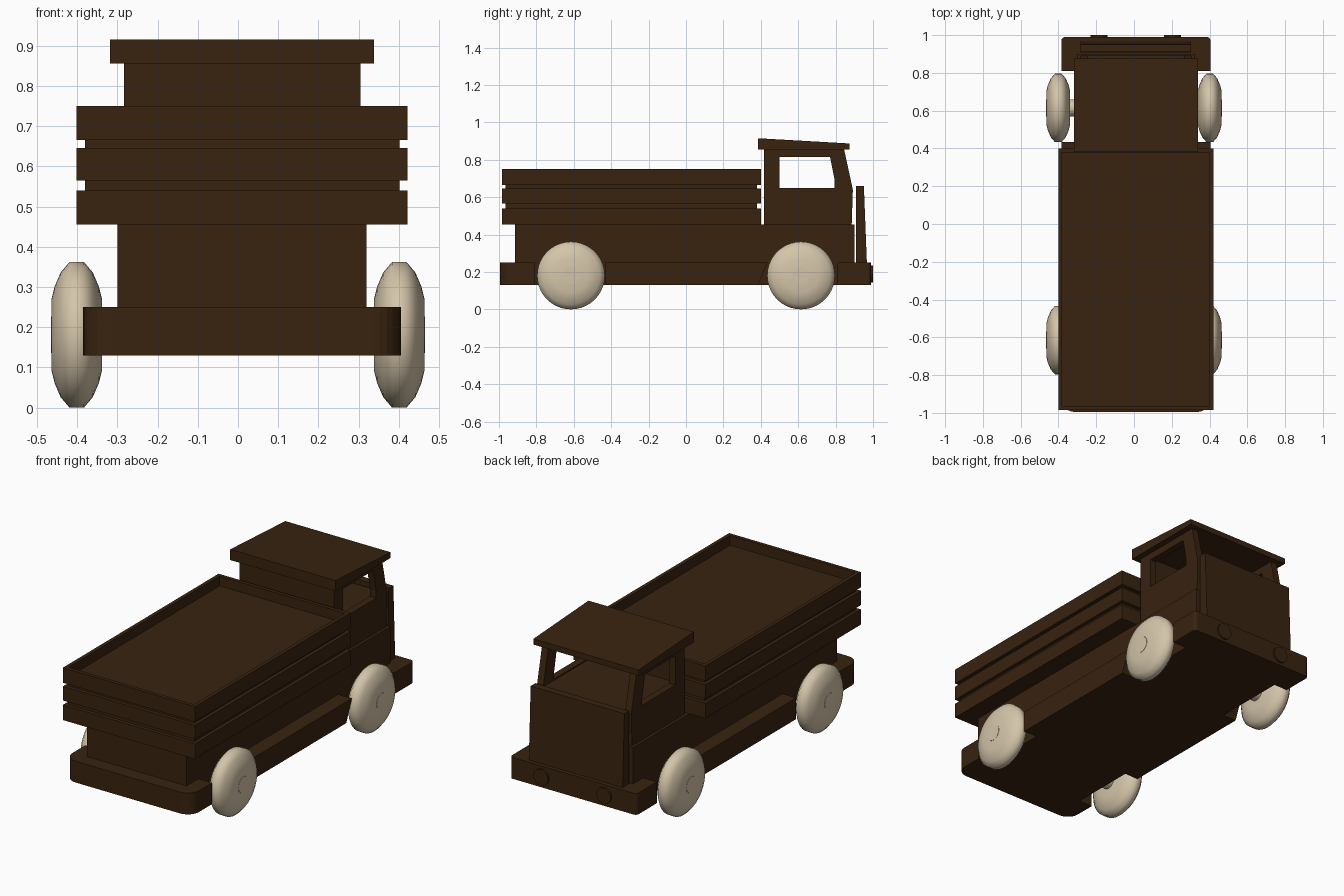
import bpy, bmesh, math

if "Cube" in bpy.data.objects:
    bpy.data.objects.remove(bpy.data.objects["Cube"])

CX = 0.01  # the wooden body sits slightly off the wheel centre


def material(name, rgb):
    m = bpy.data.materials.new(name)
    m.diffuse_color = (*rgb, 1)
    m.use_nodes = True
    m.node_tree.nodes["Principled BSDF"].inputs["Base Color"].default_value = m.diffuse_color
    return m


BROWN = material("dark_brown_wood", (0.040, 0.017, 0.005))
CREAM = material("pale_wood", (0.66, 0.56, 0.40))


def finish(name, bm, mat):
    bmesh.ops.recalc_face_normals(bm, faces=bm.faces)
    me = bpy.data.meshes.new(name)
    bm.to_mesh(me)
    bm.free()
    me.materials.append(mat)
    ob = bpy.data.objects.new(name, me)
    bpy.context.collection.objects.link(ob)
    return ob


def prism(name, pts, a, b, axis="x", mat=BROWN):
    """Extrude a (y,z) profile along x, or an (x,y) outline along z."""
    bm = bmesh.new()
    put = (lambda p, t: (t, *p)) if axis == "x" else (lambda p, t: (*p, t))
    lo = [bm.verts.new(put(p, a)) for p in pts]
    hi = [bm.verts.new(put(p, b)) for p in pts]
    bm.faces.new(lo)
    bm.faces.new(hi)
    for i in range(len(pts)):
        j = (i + 1) % len(pts)
        bm.faces.new((lo[i], lo[j], hi[j], hi[i]))
    return finish(name, bm, mat)


def box(name, half, y0, y1, z0, z1):
    return prism(name, [(y0, z0), (y1, z0), (y1, z1), (y0, z1)], CX - half, CX + half)


def cut(ob, cutter):
    cutter.hide_render = True
    mod = ob.modifiers.new("cut", "BOOLEAN")
    mod.operation = "DIFFERENCE"
    mod.solver = "EXACT"
    mod.object = cutter
    bpy.context.view_layer.objects.active = ob
    bpy.ops.object.modifier_apply(modifier=mod.name)
    bpy.data.objects.remove(cutter)


def arc(cx, cy, r, a0, a1, n=6):
    return [(cx + r * math.cos(math.radians(a0 + (a1 - a0) * i / n)),
             cy + r * math.sin(math.radians(a0 + (a1 - a0) * i / n))) for i in range(n + 1)]


# chassis: rounded board with notches for the wheels
W, N = 0.395, 0.31
right = (arc(W - 0.07, -0.925, 0.07, -90, 0)
         + [(W, -0.81), (N, -0.81), (N, -0.43), (W, -0.43),
            (W, 0.435), (N, 0.435), (N, 0.81), (W, 0.81)]
         + arc(W - 0.02, 0.97, 0.02, 0, 90))
outline = [(CX + x, y) for x, y in right] + [(CX - x, y) for x, y in reversed(right)]
chassis = prism("chassis", outline, 0.13, 0.25, "z")
for v in chassis.data.vertices:  # sloped rear edge of the front wheel notch
    if v.co.z < 0.2 and abs(v.co.y - 0.435) < 0.001:
        v.co.y = 0.385

# lower body
box("lower_body", 0.31, -0.915, 0.90, 0.25, 0.455)

# load bed: core with three slat rings, the top one forming a rim
box("bed_core", 0.391, -0.965, 0.38, 0.455, 0.695)
for i, (z0, z1) in enumerate([(0.455, 0.54), (0.565, 0.645), (0.665, 0.75)]):
    for s, side in ((-1, "left"), (1, "right")):
        x0, x1 = sorted((CX + s * 0.390, CX + s * 0.411))
        prism(f"bed_slat_{side}_{i}", [(-0.985, z0), (0.40, z0), (0.40, z1), (-0.985, z1)], x0, x1)
    box(f"bed_slat_rear_{i}", 0.390, -0.985, -0.964, z0, z1)
    box(f"bed_slat_front_{i}", 0.390, 0.379, 0.40, z0, z1)

# cab: solid base, hollow top, open side windows and windscreen
cab = prism("cab", [(0.418, 0.455), (0.886, 0.455), (0.892, 0.64), (0.845, 0.857), (0.418, 0.857)],
            CX - 0.294, CX + 0.294)
cut(cab, box("cab_interior", 0.255, 0.46, 1.0, 0.642, 0.95))
cut(cab, prism("cab_side_windows", [(0.50, 0.65), (0.795, 0.65), (0.795, 0.69), (0.77, 0.815), (0.50, 0.815)],
               -0.6, 0.6))

# sloping roof
prism("roof", [(0.385, 0.855), (0.875, 0.855), (0.875, 0.887), (0.385, 0.915)], CX - 0.328, CX + 0.328)

# radiator board in front of the cab
prism("front_board", [(0.908, 0.25), (0.967, 0.25), (0.951, 0.66), (0.910, 0.66)], CX - 0.292, CX + 0.292)


def lathe_x(name, profile, y, z, segs, mat):
    """Closed turned shape around an x axis; profile is (x, radius)."""
    bm = bmesh.new()
    rings = []
    for x, r in profile:
        rings.append([bm.verts.new((x, y + r * math.cos(2 * math.pi * k / segs),
                                    z + r * math.sin(2 * math.pi * k / segs))) for k in range(segs)])
    for a, b in zip(rings, rings[1:]):
        for k in range(segs):
            j = (k + 1) % segs
            bm.faces.new((a[k], a[j], b[j], b[k]))
    bm.faces.new(rings[0])
    bm.faces.new(rings[-1])
    ob = finish(name, bm, mat)
    bpy.ops.object.select_all(action="DESELECT")
    ob.select_set(True)
    bpy.context.view_layer.objects.active = ob
    bpy.ops.object.shade_smooth_by_angle(angle=math.radians(50))
    return ob


# wheels and axles
tyre = [(-0.0625, 0.09), (-0.055, 0.12), (-0.040, 0.155), (-0.018, 0.181),
        (0.018, 0.181), (0.040, 0.155), (0.055, 0.12), (0.0625, 0.09)]
for end, y in (("rear", -0.615), ("front", 0.615)):
    for side, s in (("left", -1), ("right", 1)):
        lathe_x(f"{end}_wheel_{side}", [(s * 0.401 + x, r) for x, r in tyre], y, 0.181, 40, CREAM)
    lathe_x(f"{end}_axle", [(-0.465, 0.045), (0.465, 0.045)], y, 0.181, 24, CREAM)

# headlights
for side, s in (("left", -1), ("right", 1)):
    bm = bmesh.new()
    bmesh.ops.create_cone(bm, cap_ends=True, segments=24, radius1=0.045, radius2=0.045, depth=0.02)
    lamp = finish(f"headlight_{side}", bm, BROWN)
    lamp.rotation_euler = (math.pi / 2, 0, 0)
    lamp.location = (CX + s * 0.195, 0.99, 0.19)
